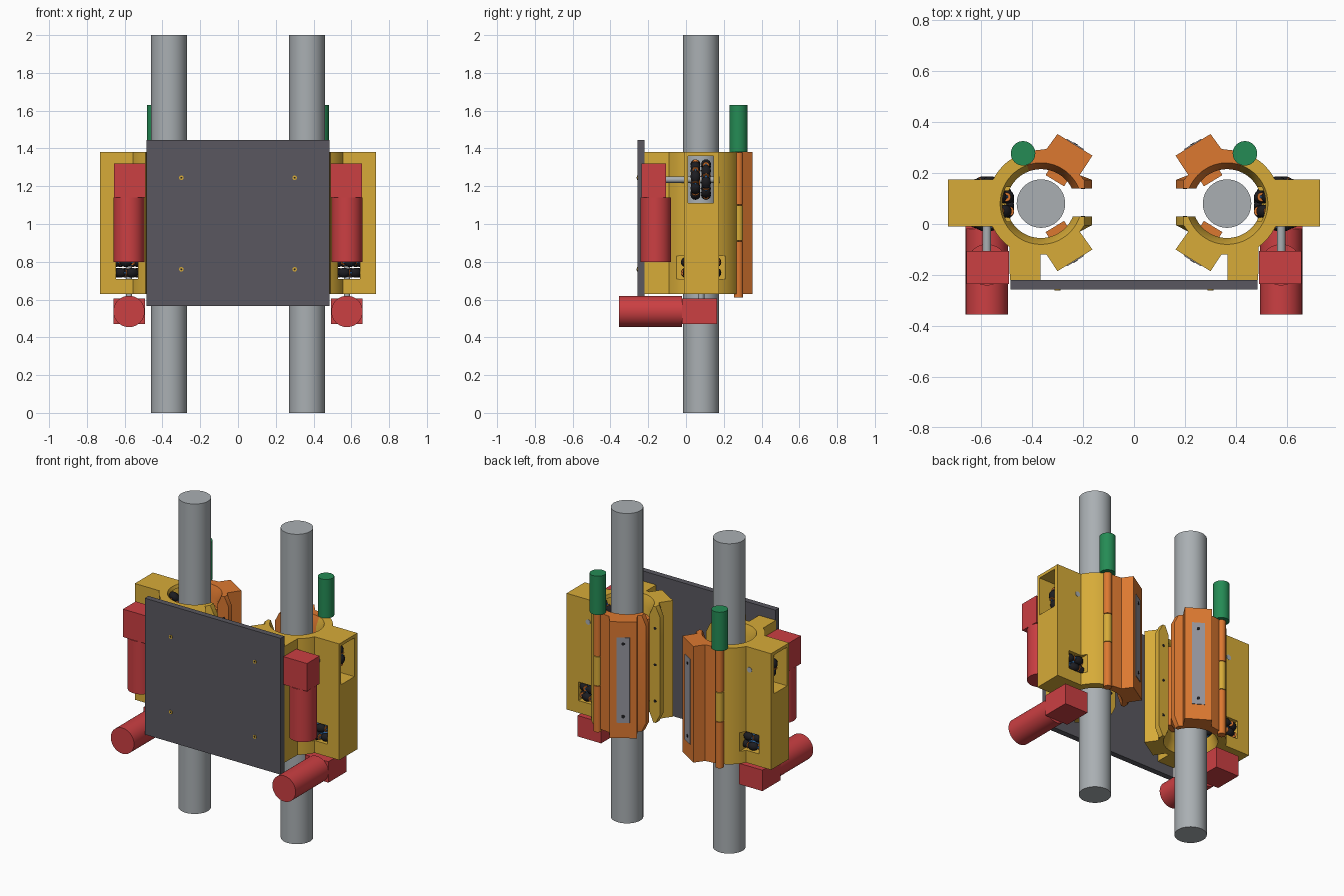
import bpy, bmesh
from math import pi, sin, cos, asin, radians, atan2
from mathutils import Vector, Matrix

old = bpy.data.objects.get("Cube")
if old:
    bpy.data.objects.remove(old)


def material(name, *rgb):
    m = bpy.data.materials.new(name)
    m.use_nodes = True
    m.diffuse_color = (*rgb, 1)
    m.node_tree.nodes["Principled BSDF"].inputs["Base Color"].default_value = (*rgb, 1)
    return m


YELLOW = material("yellow", .68, .41, .04)
ORANGE = material("orange", .72, .19, .03)
RED = material("red", .6, .05, .055)
GREEN = material("green", .018, .26, .09)
STEEL = material("steel", .4, .43, .45)
CHARCOAL = material("charcoal", .1, .097, .115)
PANEL = material("panel grey", .3, .3, .34)
BLACK = material("black", .012, .012, .015)
BLUE = material("blue", .03, .15, .4)

CX, CY = .365, .08          # rod axis on the left side
BOTTOM, TOP = .63, 1.38     # clamp height
made = []


def finish(name, bm, mats, mirror=True):
    """Turn a bmesh into an object, mirrored to the other side when asked."""
    bmesh.ops.recalc_face_normals(bm, faces=bm.faces)
    me = bpy.data.meshes.new(name)
    bm.to_mesh(me)
    bm.free()
    for m in mats if isinstance(mats, list) else [mats]:
        me.materials.append(m)
    ob = bpy.data.objects.new(name, me)
    bpy.context.collection.objects.link(ob)
    if mirror:
        ob.modifiers.new("Mirror", "MIRROR")
    made.append(ob)
    return ob


def add_box(bm, x, y, z):
    size = [b - a for a, b in (x, y, z)]
    mid = [(a + b) / 2 for a, b in (x, y, z)]
    bmesh.ops.create_cube(bm, size=1, matrix=Matrix.Translation(mid) @ Matrix.Diagonal((*size, 1)))


def box(name, mat, x, y, z, mirror=True):
    bm = bmesh.new()
    add_box(bm, x, y, z)
    return finish(name, bm, mat, mirror)


def add_tube(bm, a, b, r, sides=40, index=0):
    """Cylinder from point a to point b."""
    a, b = Vector(a), Vector(b)
    turn = (b - a).to_track_quat("Z", "Y").to_matrix().to_4x4()
    out = bmesh.ops.create_cone(bm, cap_ends=True, segments=sides, radius1=r, radius2=r,
                                depth=(b - a).length, matrix=Matrix.Translation((a + b) / 2) @ turn)
    for f in {f for v in out["verts"] for f in v.link_faces}:
        f.material_index = index


def tube(name, mat, a, b, r, sides=40, mirror=True):
    bm = bmesh.new()
    add_tube(bm, a, b, r, sides)
    return finish(name, bm, mat, mirror)


def arc(r, start, end, n):
    return [(CX + r * cos(t), CY + r * sin(t))
            for t in (start + (end - start) * i / n for i in range(n + 1))]


def loft(name, mat, outline):
    """Stack one outline in four levels, with the bore flared at both ends."""
    bm = bmesh.new()
    flare = .06
    rings = []
    for z, r, lip in ((BOTTOM, .16, .195), (BOTTOM + flare, .135, .165),
                      (TOP - flare, .135, .165), (TOP, .16, .195)):
        rings.append([bm.verts.new((x, y, z)) for x, y in outline(r, lip)])
    for lo, hi in zip(rings, rings[1:]):
        for i in range(len(lo)):
            bm.faces.new((lo[i - 1], lo[i], hi[i], hi[i - 1]))
    bm.faces.new(rings[0])
    bm.faces.new(rings[-1])
    return finish(name, bm, mat, False)


HINGE = radians(70)
OUTER = .21


def housing_outline(r, lip):
    foot = [(lip, .03), (lip, -.005), (.213, -.03), (.163, -.1), (.3, -.185), (.343, -.12),
            (.367, -.12), (.367, -.22), (.487, -.22)]
    low = arc(OUTER, radians(-54), asin(-.09 / OUTER), 6)
    high = arc(OUTER, asin(.095 / OUTER), HINGE, 10)
    bore = arc(r, HINGE, -pi + asin(.05 / r), 44)
    return foot + low + [(.73, -.01), (.73, .175)] + high + bore


def jaw_outline(r, lip):
    tip = [(.343, .294), (.3, .353), (.163, .268), (.213, .192), (lip, .173), (lip, .14)]
    return arc(OUTER, HINGE, radians(84), 4) + tip + arc(r, pi - asin(.06 / r), HINGE, 20)


# Clamp housing with wheel pockets, and the hinged jaw
housing = loft("clamp_housing", YELLOW, housing_outline)
jaw = loft("hinged_jaw", ORANGE, jaw_outline)
pockets = [((.45, .8), (.01, .145), (1.11, 1.36)),
           ((.53, .645), (-.06, .22), (.71, .83)),
           ((.45, .6), (.005, .155), (.712, .828))]
for spans in pockets:
    cutter = box("pocket_cutter", BLACK, *spans, mirror=False)
    cut = housing.modifiers.new("Pocket", "BOOLEAN")
    cut.operation, cut.solver, cut.object = "DIFFERENCE", "EXACT", cutter
    bpy.context.view_layer.objects.active = housing
    bpy.ops.object.modifier_apply(modifier=cut.name)
    made.remove(cutter)
    bpy.data.objects.remove(cutter)
for part in (housing, jaw):
    part.modifiers.new("Mirror", "MIRROR")

# Rods and front plate
tube("rod", STEEL, (CX, CY, 0), (CX, CY, 2), .095, 64)
box("front_plate", CHARCOAL, (-.485, .485), (-.257, -.22), (.565, 1.445), mirror=False)
for z in (.76, 1.245):
    tube("plate_screw", YELLOW, (.3, -.26, z), (.3, -.25, z), .012, 16)
    tube("plate_screw_core", BLACK, (.3, -.261, z), (.3, -.25, z), .005, 12)

# Hinge knuckles and green latch cylinder
for name, mat, lo, hi in (("lower_knuckle", ORANGE, .61, .91), ("middle_knuckle", YELLOW, .91, 1.1),
                          ("upper_knuckle", ORANGE, 1.1, TOP)):
    tube(name, mat, (.435, .278, lo + .002), (.435, .278, hi - .002), .025, 24)
tube("green_cylinder", GREEN, (.435, .277, TOP), (.435, .277, 1.63), .048)

# Motors, gearboxes and drive shafts
MX, WZ = .577, 1.235
tube("upper_motor", RED, (MX, -.16, .8), (MX, -.16, 1.14), .081)
box("upper_gearbox", RED, (.49, .657), (-.235, -.105), (1.14, 1.32))
tube("upper_shaft", STEEL, (MX, -.11, WZ), (MX, .177, WZ), .017, 20)
tube("lower_motor", RED, (MX, -.355, .537), (MX, -.02, .537), .083)
box("lower_gearbox", RED, (.492, .66), (-.02, .163), (.47, .605))
tube("lower_shaft", STEEL, (MX, CY, .6), (MX, CY, .85), .017, 20)


def omni_wheel(name, centre, axis):
    """Two rows of barrel rollers on a blue hub with orange trim rings."""
    bm = bmesh.new()
    up = Vector((0, 0, 1))
    for row in (-1, 1):
        mid = up * row * .028
        add_tube(bm, mid - up * .02, mid + up * .02, .072, 24, 1)
        add_tube(bm, mid - up * .005, mid + up * .005, .098, 24, 1)
        add_tube(bm, mid - up * .023, mid + up * .023, .045, 24, 2)
        for k in range(8):
            t = (k + row / 4) * pi / 4
            place = Matrix.Rotation(t, 4, "Z") @ Matrix.Translation((.084, 0, mid.z))
            bmesh.ops.create_uvsphere(bm, u_segments=12, v_segments=8, radius=1,
                                      matrix=place @ Matrix.Diagonal((.025, .034, .026, 1)))
            a = place @ Vector((0, .03, 0))
            b = place @ Vector((0, .035, 0))
            add_tube(bm, a, b, .018, 12, 2)
    turn = Vector(axis).to_track_quat("Z", "Y").to_matrix().to_4x4()
    bm.transform(Matrix.Translation(centre) @ turn)
    finish(name, bm, [BLACK, BLUE, ORANGE])


omni_wheel("upper_wheel", (MX, CY - .002, WZ), (0, 1, 0))
omni_wheel("lower_wheel", (MX, CY, .77), (0, 0, 1))


def facing(name, mat, centre, normal, width, depth, z, screws):
    """Upright slab turned towards a horizontal normal, with optional screws."""
    bm = bmesh.new()
    add_box(bm, (-depth / 2, depth / 2), (-width / 2, width / 2), z)
    for s in screws:
        add_tube(bm, (0, 0, s), (depth / 2 + .002, 0, s), .01, 14, 1)
    spin = Matrix.Rotation(atan2(normal[1], normal[0]), 4, "Z")
    bm.transform(Matrix.Translation((*centre, 0)) @ spin)
    finish(name, bm, [mat, BLACK])


# Grey cover panels, inner guide pads and joint bolts on each clamp finger
for side, label in ((1, "jaw"), (-1, "housing")):
    n = Vector((-.52, .855 * side))
    face = Vector((.2315, .084 + .2265 * side))
    facing(label + "_panel", PANEL, face, n, .078, .008, (.73, 1.28), (.77, 1.24))
    pad = Vector((CX, CY)) + n * .13
    facing(label + "_guide_pad", ORANGE, pad, n, .085, .05, (.74, 1.27), ())
    y = .14 if side > 0 else .03
    for z in (.77, 1.005, 1.24):
        tube(label + "_joint_bolt", BLACK, (.2, y - .002, z), (.2, y + .002, z), .009, 14)

# Smooth round surfaces while keeping edges crisp
bpy.ops.object.select_all(action="DESELECT")
for ob in made:
    ob.select_set(True)
bpy.context.view_layer.objects.active = housing
bpy.ops.object.shade_smooth_by_angle(angle=radians(30))
